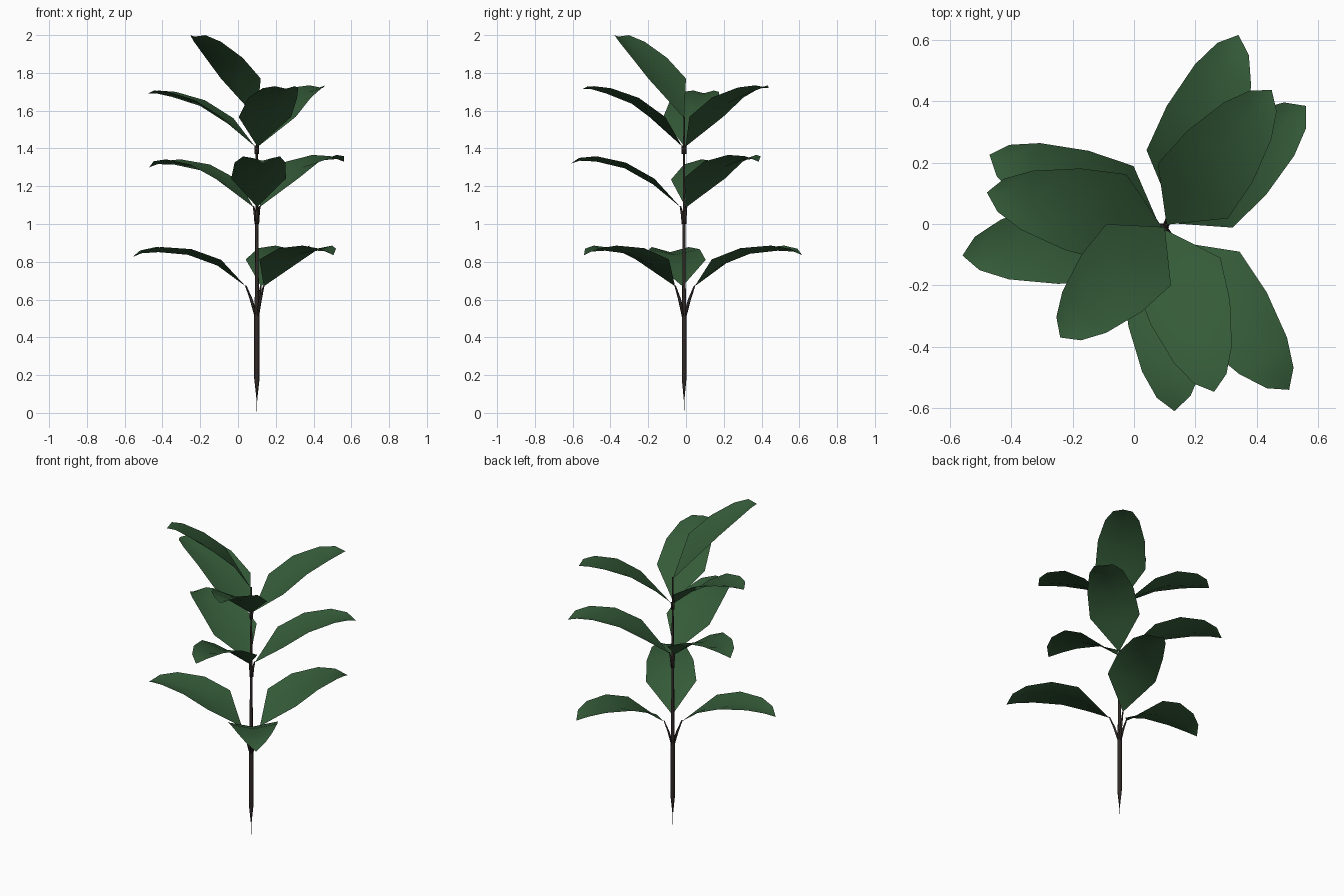
import bpy, bmesh
from math import cos, sin, pi, radians
from mathutils import Vector

if "Cube" in bpy.data.objects:
    bpy.data.objects.remove(bpy.data.objects["Cube"])

CX, CY = 0.10, -0.01   # stem axis


def material(name, rgb):
    m = bpy.data.materials.new(name)
    m.diffuse_color = (*rgb, 1)
    m.use_nodes = True
    m.node_tree.nodes["Principled BSDF"].inputs["Base Color"].default_value = m.diffuse_color
    return m


GREEN = material("leaf_green", (0.035, 0.105, 0.04))
BARK = material("stem_brown", (0.03, 0.022, 0.02))


def finish(bm, name, mat):
    me = bpy.data.meshes.new(name)
    bm.to_mesh(me)
    bm.free()
    for p in me.polygons:
        p.use_smooth = True
    me.materials.append(mat)
    ob = bpy.data.objects.new(name, me)
    bpy.context.collection.objects.link(ob)
    return ob


def tube(name, path, sides):
    """Tapered vertical-ringed tube; path = [(x, y, z, radius)]."""
    bm = bmesh.new()
    rings = [[bm.verts.new((x + r * cos(2 * pi * i / sides),
                            y + r * sin(2 * pi * i / sides), z))
              for i in range(sides)] for x, y, z, r in path]
    for a, b in zip(rings, rings[1:]):
        for i in range(sides):
            j = (i + 1) % sides
            bm.faces.new((a[i], a[j], b[j], b[i]))
    bm.faces.new(rings[0][::-1])
    bm.faces.new(rings[-1])
    return finish(bm, name, BARK)


FRAC = (0, 0.25, 0.51, 0.77, 0.92, 1)         # stations along the blade
HALF = (0, 0.145, 0.135, 0.098, 0.055, 0)     # half widths
FOLD = (0, 0.03, 0.03, 0.027, 0.015, 0)       # midrib sinks below the edges


def leaf(name, azimuth, u0, u1, heights, tip_shift=0):
    """Folded, arching blade from radius u0 to u1."""
    a = radians(azimuth)
    d, n = Vector((cos(a), sin(a), 0)), Vector((-sin(a), cos(a), 0))
    bm = bmesh.new()
    rows = []
    for f, w, k, z in zip(FRAC, HALF, FOLD, heights):
        c = Vector((CX, CY, z + tip_shift * f)) + d * (u0 + (u1 - u0) * f)
        if w == 0:
            rows.append([bm.verts.new(c)] * 3)
        else:
            rows.append([bm.verts.new(c - n * w),
                         bm.verts.new(c - Vector((0, 0, k))),
                         bm.verts.new(c + n * w)])
    for p, q in zip(rows, rows[1:]):
        for i in (0, 1):
            loop = list(dict.fromkeys((p[i], q[i], q[i + 1], p[i + 1])))
            bm.faces.new(loop)
    return finish(bm, name, GREEN)


# Stem with pointed foot
tube("stem", [(CX, CY, z, r) for z, r in (
    (0.0, 0.0006), (0.07, 0.002), (0.18, 0.014), (0.52, 0.014), (0.66, 0.010),
    (1.02, 0.009), (1.12, 0.007), (1.40, 0.006), (1.57, 0.004))], 6)

# Whorls: stalk start z, blade base radius, edge heights, (azimuth, reach, tip shift)
WHORLS = {
    "lower": (0.51, 0.06, (0.67, 0.81, 0.867, 0.878, 0.86, 0.825),
              ((69, 0.67, 0.01), (188, 0.665, 0), (307.4, 0.667, 0.01))),
    "middle": (1.0, 0.02, (1.09, 1.24, 1.325, 1.358, 1.35, 1.32),
               ((40.6, 0.606, 0.01), (157.6, 0.617, -0.02), (273, 0.60, 0))),
    "upper": (1.37, 0.01, (1.41, 1.565, 1.665, 1.715, 1.725, 1.71),
              ((52, 0.566, 0.01), (169, 0.59, -0.02), (286.7, 0.56, 0.005))),
}
for level, (z0, u0, heights, blades) in WHORLS.items():
    for i, (az, reach, shift) in enumerate(blades, 1):
        leaf(f"{level}_leaf_{i}", az, u0, reach, heights, shift)
        c, s = cos(radians(az)), sin(radians(az))
        tube(f"{level}_leaf_stalk_{i}",
             [(CX + c * 0.004, CY + s * 0.004, z0, 0.009),
              (CX + c * u0 * 0.5, CY + s * u0 * 0.5, (z0 + heights[0]) / 2 + 0.01, 0.008),
              (CX + c * u0, CY + s * u0, heights[0] + 0.005, 0.004)], 4)

# Single top leaf
leaf("top_leaf", 226.6, 0.0, 0.495, (1.56, 1.77, 1.88, 1.965, 2.0, 1.99))
